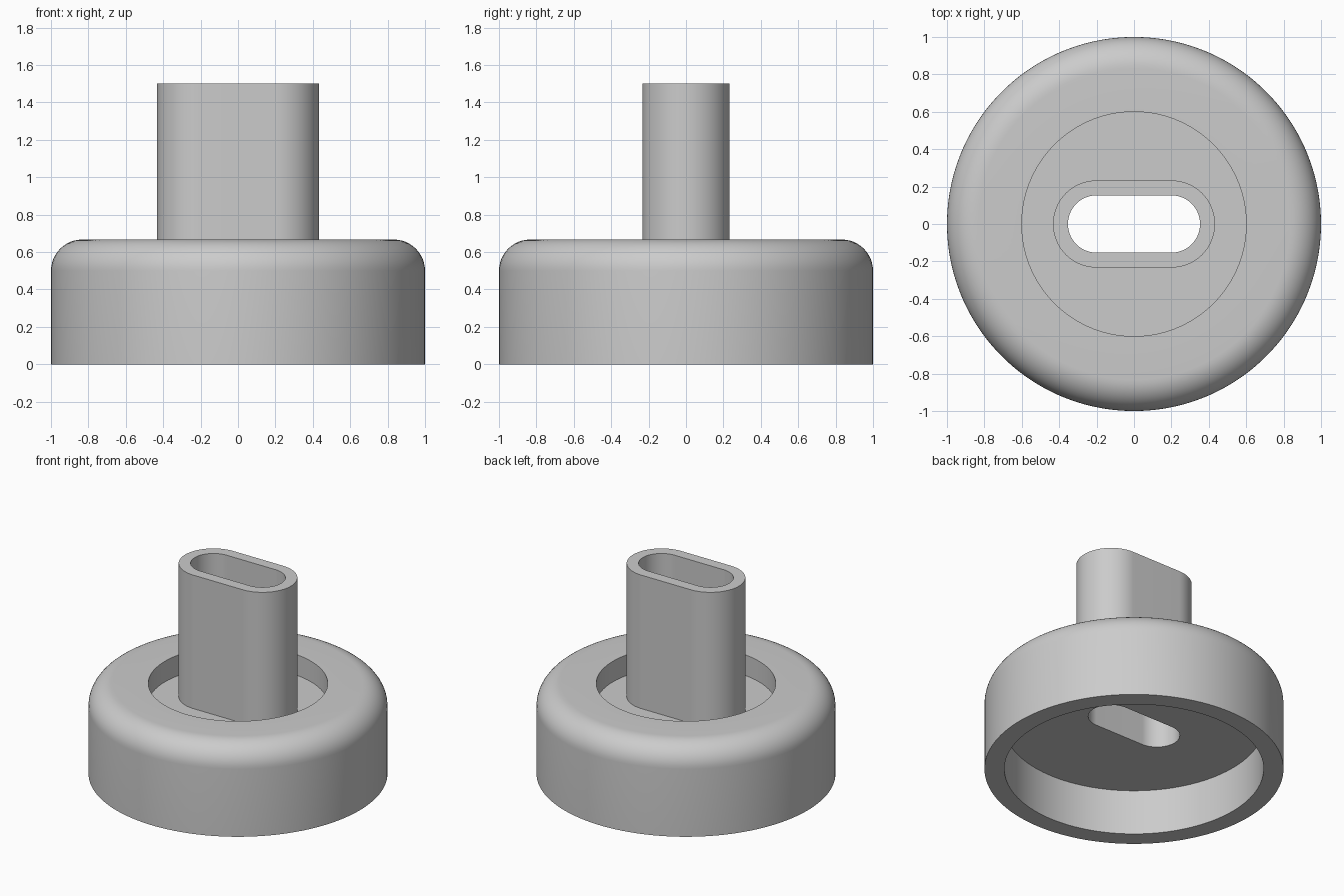
import bpy
import bmesh
from math import sin, cos, pi, radians

cube = bpy.data.objects.get("Cube")
if cube:
    bpy.data.objects.remove(cube, do_unlink=True)

SEGMENTS = 128


def circle(radius, z):
    """Round ring, starting at the front."""
    step = 2 * pi / SEGMENTS
    angles = [(i + 0.5) * step - pi / 2 for i in range(SEGMENTS)]
    return [(radius * cos(a), radius * sin(a), z) for a in angles]


def slot(radius, z, half_straight=0.2):
    """Round-ended slot ring with the same point count as circle."""
    half = SEGMENTS // 2
    ring = []
    for side in (1, -1):
        for i in range(half):
            a = -pi / 2 + pi * i / (half - 1)
            ring.append((side * (half_straight + radius * cos(a)),
                         side * radius * sin(a), z))
    return ring


def loft(name, rings, material):
    """Bridge a closed series of rings into one watertight solid."""
    bm = bmesh.new()
    loops = [[bm.verts.new(p) for p in ring] for ring in rings]
    for low, high in zip(loops, loops[1:] + loops[:1]):
        for i in range(SEGMENTS):
            j = (i + 1) % SEGMENTS
            bm.faces.new((low[i], low[j], high[j], high[i]))
    bmesh.ops.recalc_face_normals(bm, faces=bm.faces)
    mesh = bpy.data.meshes.new(name)
    bm.to_mesh(mesh)
    bm.free()
    mesh.materials.append(material)
    obj = bpy.data.objects.new(name, mesh)
    bpy.context.collection.objects.link(obj)
    return obj


gray = bpy.data.materials.new("plain gray")
gray.use_nodes = True
color = (0.6, 0.6, 0.6, 1)
gray.diffuse_color = color
gray.node_tree.nodes["Principled BSDF"].inputs["Base Color"].default_value = color

TOP, TUBE_TOP = 0.667, 1.5
FLOOR, CEILING = 0.515, 0.333
FILLET = 0.167

# Outer skirt with a rounded shoulder
rings = [circle(0.867, 0), circle(1, 0)]
for k in range(13):
    a = pi / 2 * k / 12
    rings.append(circle(1 - FILLET + FILLET * cos(a), TOP - FILLET + FILLET * sin(a)))

# Round recess in the top
rings += [circle(0.6, TOP), circle(0.6, FLOOR)]

# Hollow slotted tube, open all the way down
rings += [slot(0.233, FLOOR), slot(0.233, TUBE_TOP),
          slot(0.153, TUBE_TOP), slot(0.153, CEILING)]

# Underside cavity
rings.append(circle(0.867, CEILING))

body = loft("round_base_with_slotted_tube", rings, gray)
bpy.ops.object.select_all(action="DESELECT")
body.select_set(True)
bpy.context.view_layer.objects.active = body
bpy.ops.object.shade_smooth_by_angle(angle=radians(30))
